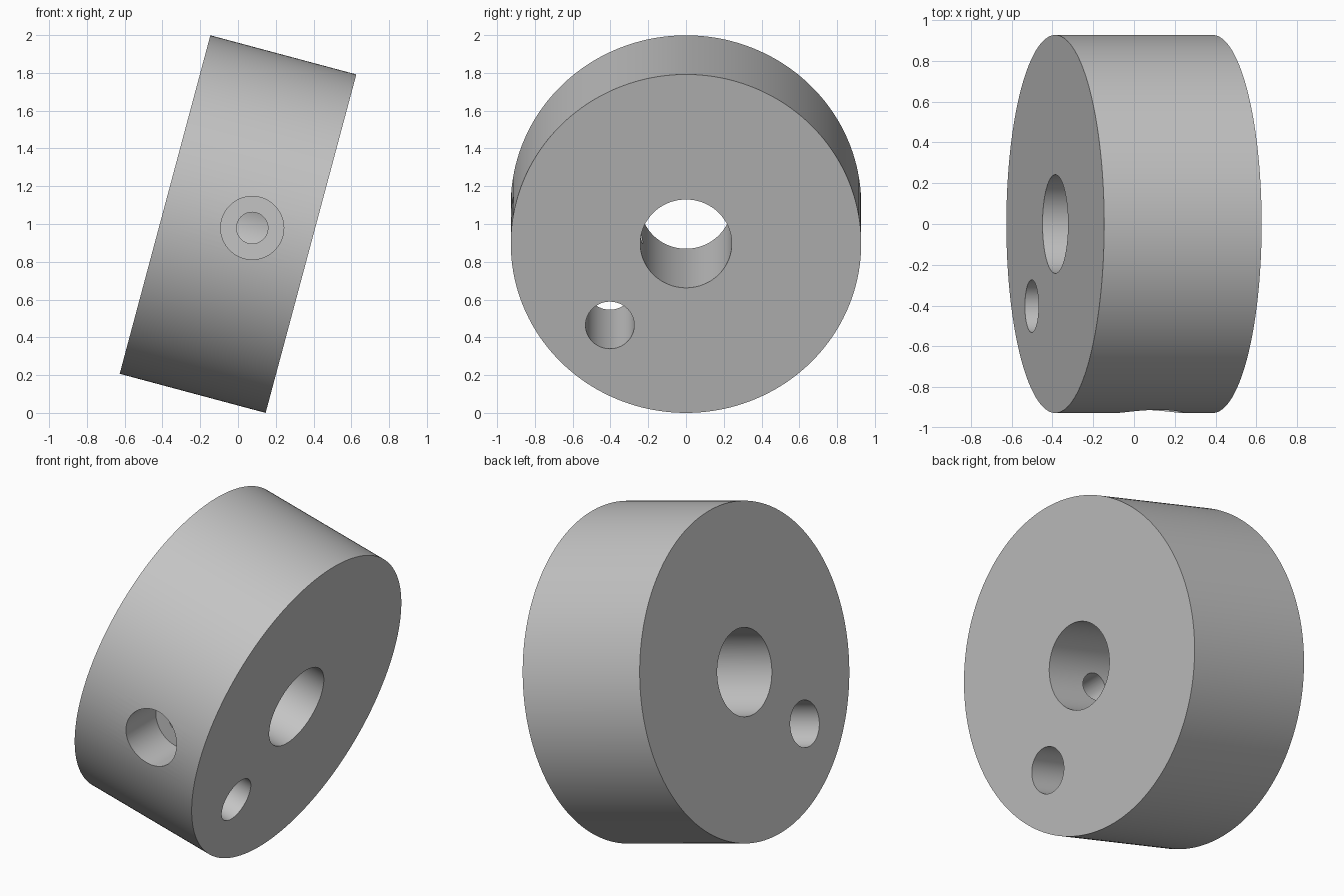
import bpy
import math
from mathutils import Matrix, Vector

cube = bpy.data.objects.get("Cube")
if cube:
    bpy.data.objects.remove(cube, do_unlink=True)

RADIUS, WIDTH, TILT = 0.9275, 0.8, math.radians(15)
X, Y = Vector((1, 0, 0)), Vector((0, 1, 0))


def cylinder(name, radius, start, axis, length, sides=96):
    """Cylinder running from start along axis, with baked transform."""
    bpy.ops.mesh.primitive_cylinder_add(vertices=sides, radius=radius, depth=length)
    obj = bpy.context.object
    obj.name = name
    turn = axis.to_track_quat('Z', 'Y').to_matrix().to_4x4()
    obj.data.transform(Matrix.Translation(start + axis * length / 2) @ turn)
    return obj


grey = bpy.data.materials.new("grey metal")
grey.use_nodes = True
grey.diffuse_color = (0.55, 0.55, 0.55, 1)
grey.node_tree.nodes["Principled BSDF"].inputs["Base Color"].default_value = grey.diffuse_color

# Thick disc lying along x
collar = cylinder("collar", RADIUS, -X * WIDTH / 2, X, WIDTH, 192)
collar.data.materials.append(grey)

# Central bore, offset through hole, and stepped radial screw hole
cutters = [
    cylinder("bore_cutter", 0.242, -X, X, 2, 128),
    cylinder("offset_hole_cutter", 0.129, Vector((-1, -0.403, -0.447)), X, 2),
    cylinder("counterbore_cutter", 0.167, Vector((0.078, -1.2, 0)), Y, 0.555),
    cylinder("screw_hole_cutter", 0.083, Vector((0.078, -1.1, 0)), Y, 1.1),
]
bpy.ops.object.select_all(action='DESELECT')
bpy.context.view_layer.objects.active = collar
collar.select_set(True)
for cutter in cutters:
    cutter.hide_render = True
    cutter.data.materials.append(grey)
    cut = collar.modifiers.new("cut", 'BOOLEAN')
    cut.operation = 'DIFFERENCE'
    cut.solver = 'EXACT'
    cut.object = cutter
    bpy.ops.object.modifier_apply(modifier=cut.name)
for cutter in cutters:
    bpy.data.objects.remove(cutter, do_unlink=True)

# Tilt the disc and rest it on the ground
collar.data.transform(Matrix.Translation((0, 0, 1)) @ Matrix.Rotation(TILT, 4, 'Y'))
lowest = min(v.co.z for v in collar.data.vertices)
collar.data.transform(Matrix.Translation((0, 0, -lowest)))
bpy.ops.object.shade_smooth_by_angle(angle=math.radians(30))
